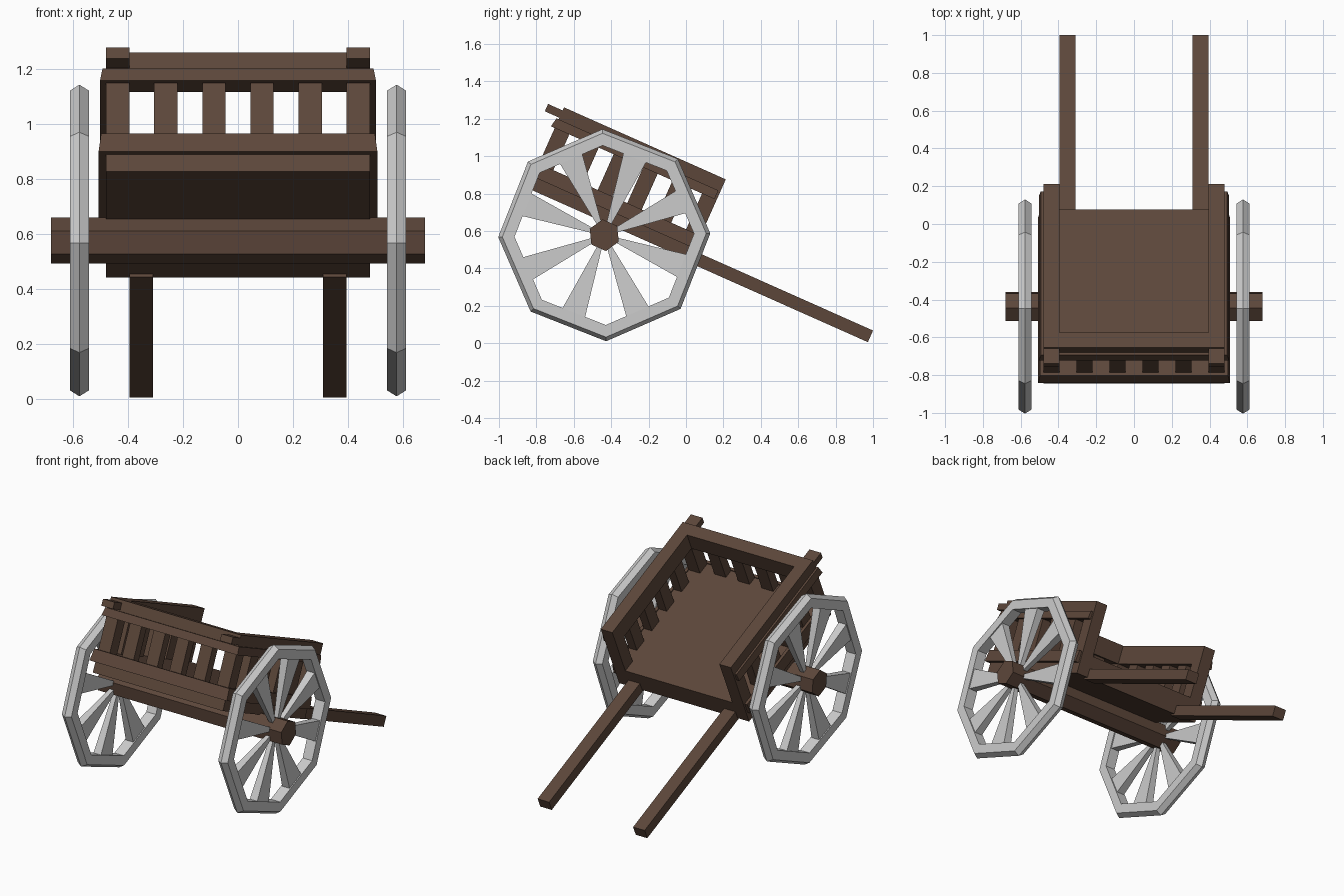
import bpy, bmesh, math
from mathutils import Matrix, Vector

if "Cube" in bpy.data.objects:
    bpy.data.objects.remove(bpy.data.objects["Cube"])

AXLE = Vector((0, -0.437, 0.577))
# Cart frame: y runs along the shafts, z is normal to the bed, origin on the axle
TILT = Matrix.Translation(AXLE) @ Matrix.Rotation(math.radians(-24), 4, 'X')


def material(name, col):
    m = bpy.data.materials.new(name)
    m.diffuse_color = (*col, 1)
    m.use_nodes = True
    m.node_tree.nodes["Principled BSDF"].inputs["Base Color"].default_value = m.diffuse_color
    return m


WOOD = material("dark wood", (0.108, 0.062, 0.042))
GREY = material("pale grey", (0.60, 0.60, 0.60))


def finish(name, bm, mat, matrix):
    bmesh.ops.recalc_face_normals(bm, faces=bm.faces)
    me = bpy.data.meshes.new(name)
    bm.to_mesh(me)
    bm.free()
    me.materials.append(mat)
    ob = bpy.data.objects.new(name, me)
    bpy.context.collection.objects.link(ob)
    ob.matrix_world = matrix
    return ob


def add_box(bm, x, y, z, inset=(0, 0, 0, 0)):
    """Box from ranges; inset pulls in the top at x-, x+, y-, y+."""
    a, b, c, d = inset
    lo = [(x[0], y[0]), (x[1], y[0]), (x[1], y[1]), (x[0], y[1])]
    hi = [(x[0] + a, y[0] + c), (x[1] - b, y[0] + c),
          (x[1] - b, y[1] - d), (x[0] + a, y[1] - d)]
    bot = [bm.verts.new((*p, z[0])) for p in lo]
    top = [bm.verts.new((*p, z[1])) for p in hi]
    bm.faces.new(bot)
    bm.faces.new(top)
    for i in range(4):
        j = (i + 1) % 4
        bm.faces.new((bot[i], bot[j], top[j], top[i]))


def boxes(name, specs):
    bm = bmesh.new()
    for s in specs:
        add_box(bm, *s)
    return finish(name, bm, WOOD, TILT)


W, T = 0.48, 0.085          # body half width, beam thickness
IN = W - T
BACK, FRONT = -0.475, 0.472  # body ends along the bed

# Bed
boxes("bed", [((-W, W), (BACK, FRONT), (0.063, 0.2))])

# Shafts
for s, side in ((-1, "left"), (1, "right")):
    boxes(side + "_shaft", [(sorted((s * 0.31, s * 0.395)), (0.44, 1.52), (0.051, 0.119))])

# Top beams on the sides and the closed end
Z = (0.418, 0.537)
boxes("top_beams", [((-W, -IN), (BACK, FRONT), Z),
                    ((IN, W), (BACK, FRONT), Z),
                    ((-IN, IN), (BACK, BACK + T), Z)])

# Protruding beam ends
boxes("beam_ends", [(sorted((s * IN, s * W)), (-0.56, BACK + 0.01), (0.476, 0.519))
                    for s in (-1, 1)])

# Outer trim bands, slightly tapered
for name, z, o in (("lower_trim", (0.131, 0.207), 0.027), ("upper_trim", (0.416, 0.467), 0.022)):
    e = 0.009
    boxes(name, [((-W - o, W + o), (BACK - o, BACK + 0.002), z, (e, e, e, 0)),
                 ((-W - o, -W + 0.002), (BACK, FRONT - 0.012), z, (e, 0, 0, 0)),
                 ((W - 0.002, W + o), (BACK, FRONT - 0.012), z, (0, e, 0, 0))])

# Slats: corner posts plus evenly spaced uprights
Z = (0.19, 0.43)
D = 0.06
end = [((c - T / 2, c + T / 2), (BACK, BACK + D), Z)
       for c in (-0.2625 + i * 0.175 for i in range(4))]
sides = []
for i in range(6):
    c = BACK + T / 2 + i * (FRONT - BACK - T) / 5
    depth = T if i in (0, 5) else D
    for s in (-1, 1):
        sides.append((sorted((s * W, s * (W - depth))), (c - T / 2, c + T / 2), Z))
boxes("end_slats", end)
boxes("side_slats", sides)

# Hexagonal axle
bm = bmesh.new()
bmesh.ops.create_cone(bm, cap_ends=True, segments=6, radius1=0.085, radius2=0.085, depth=1.36)
bmesh.ops.rotate(bm, verts=bm.verts, matrix=Matrix.Rotation(math.radians(90), 3, 'Y'))
v = max(bm.verts, key=lambda p: p.co.y)
if abs(v.co.z) > 0.01:      # keep a flat side parallel to the bed
    bmesh.ops.rotate(bm, verts=bm.verts, matrix=Matrix.Rotation(math.radians(30), 3, 'X'))
finish("axle", bm, WOOD, TILT)


def wheel(name, x):
    bm = bmesh.new()
    # Octagonal rim with a ridged tread
    prof = [(0.545, -0.035), (0.567, 0), (0.545, 0.035), (0.48, 0.035), (0.48, -0.035)]
    rings = []
    for k in range(8):
        a = k * math.pi / 4
        rings.append([bm.verts.new((px, r * math.cos(a), r * math.sin(a))) for r, px in prof])
    for k in range(8):
        p, q = rings[k], rings[(k + 1) % 8]
        for i in range(5):
            j = (i + 1) % 5
            bm.faces.new((p[i], p[j], q[j], q[i]))
    # Wedge spokes, wide at the rim, meeting the middle of each rim side
    for k in range(8):
        n = len(bm.verts)
        add_box(bm, (-0.014, 0.014), (-0.012, 0.012), (0.06, 0.452),
                (-0.014, -0.014, -0.054, -0.054))
        bm.verts.ensure_lookup_table()
        bmesh.ops.rotate(bm, verts=bm.verts[n:],
                         matrix=Matrix.Rotation((k + 0.5) * math.pi / 4, 3, 'X'))
    turn = Matrix.Rotation(math.radians(1), 4, 'X')
    return finish(name, bm, GREY, Matrix.Translation(AXLE + Vector((x, 0, 0))) @ turn)


wheel("left_wheel", -0.577)
wheel("right_wheel", 0.577)
